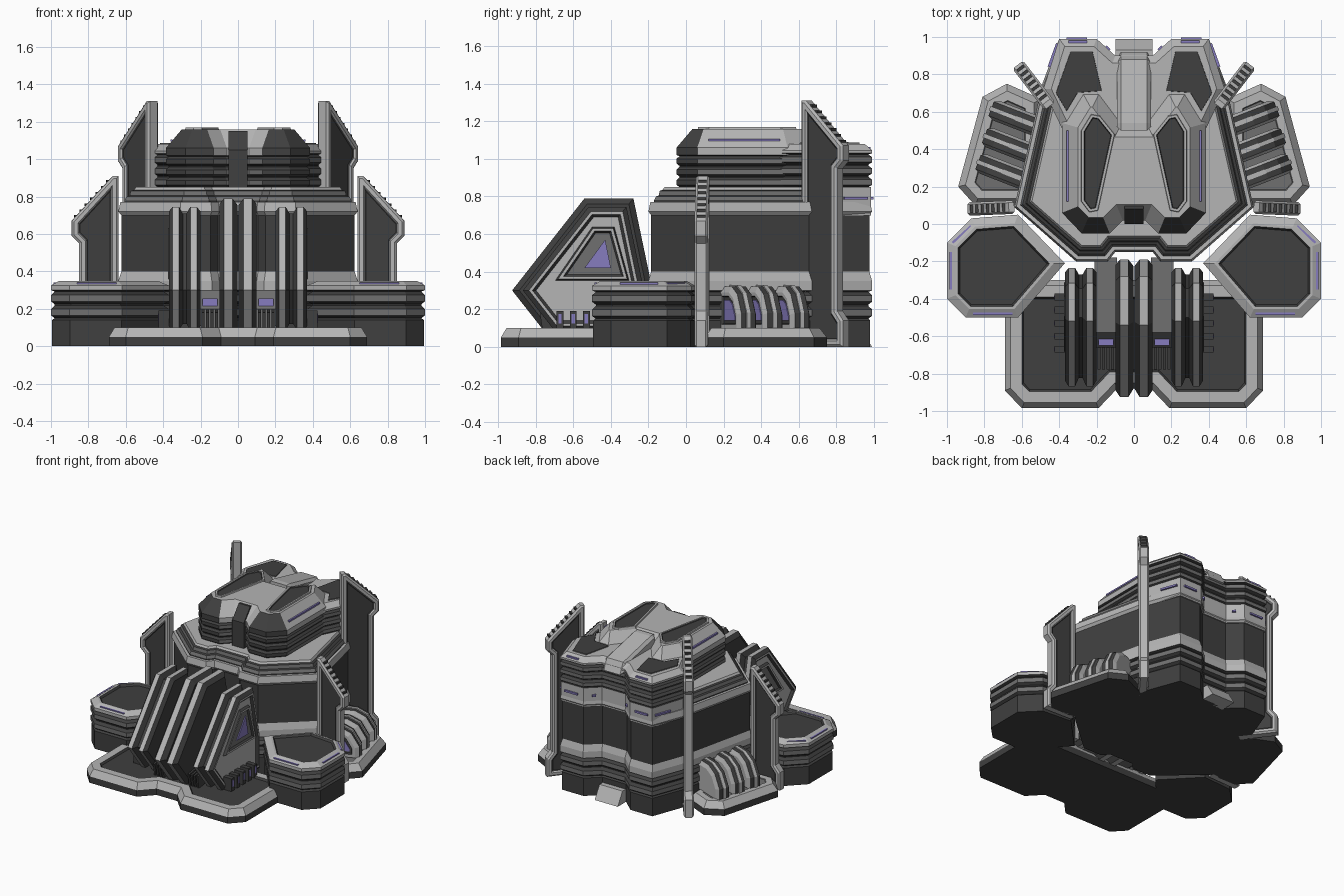
import bpy, bmesh
from mathutils import Vector, Matrix

if "Cube" in bpy.data.objects:
    bpy.data.objects.remove(bpy.data.objects["Cube"])


def material(name, c):
    m = bpy.data.materials.new(name)
    m.diffuse_color = (*c, 1)
    m.use_nodes = True
    m.node_tree.nodes["Principled BSDF"].inputs["Base Color"].default_value = m.diffuse_color
    return m


MATS = [material("light_grey", (.46, .46, .46)), material("mid_grey", (.16, .16, .16)),
        material("dark_grey", (.05, .05, .05)), material("violet", (.24, .2, .52))]
L, M, D, V = range(4)


def offset(pts, d):
    """Mitred inset of a counter-clockwise outline."""
    out = []
    for i, p in enumerate(pts):
        p, a, b = Vector(p), Vector(pts[i - 1]), Vector(pts[(i + 1) % len(pts)])
        e, f = (p - a).normalized(), (b - p).normalized()
        n, m = Vector((-e.y, e.x)), Vector((-f.y, f.x))
        out.append(p + (n + m) * d / (1 + n.dot(m)))
    return out


def sym(half):
    return half + [(-x, y) for x, y in reversed(half)]


def frame(o, u, v, w):
    m = Matrix((u, v, w)).transposed().to_4x4()
    m.translation = o
    return m


SIDE = frame((0, 0, 0), (0, 1, 0), (0, 0, 1), (1, 0, 0))   # outline in y,z, stacked along x


def stack(name, outline, levels, mat=None, mirror=False):
    """Loft an outline through levels of (height, inset, material of the band above)."""
    bm = bmesh.new()
    rings = [[bm.verts.new((p.x, p.y, z)) for p in offset(outline, d)] for z, d, _ in levels]
    n = len(outline)
    bm.faces.new(rings[0][::-1]).material_index = levels[0][2]
    for a, b, lv in zip(rings, rings[1:], levels):
        for i in range(n):
            j = (i + 1) % n
            bm.faces.new((a[i], a[j], b[j], b[i])).material_index = lv[2]
    bm.faces.new(rings[-1]).material_index = levels[-1][2]
    bmesh.ops.recalc_face_normals(bm, faces=bm.faces)
    if mat:
        bm.transform(mat)
    me = bpy.data.meshes.new(name)
    bm.to_mesh(me)
    bm.free()
    for m in MATS:
        me.materials.append(m)
    ob = bpy.data.objects.new(name, me)
    bpy.context.collection.objects.link(ob)
    if mirror:
        ob.modifiers.new("mirror", 'MIRROR').use_mirror_merge = False
    return ob


def bar(name, a, b, w, h, m, mirror=True):
    """Box running from a to b, w wide and h high."""
    a, b = Vector(a), Vector(b)
    d = (b - a).normalized()
    s = d.cross((0, 0, 1))
    s = s.normalized() if s.length > .01 else Vector((1, 0, 0))
    q = [(-w / 2, -h / 2), (w / 2, -h / 2), (w / 2, h / 2), (-w / 2, h / 2)]
    return stack(name, q, [(0, 0, m), ((b - a).length, 0, m)], frame(a, s, s.cross(d), d), mirror)


def ribs(z0, z1, n, d):
    h, out = (z1 - z0) / n, []
    for i in range(n):
        z = z0 + i * h
        out += [(z, d, D), (z + .2 * h, 0, M), (z + .65 * h, 0, D), (z + .9 * h, d, D)]
    return out


# Front ground plate
stack("front_plate", sym([(.09, -.88), (.19, -.985), (.6, -.985), (.69, -.89), (.69, -.3)]),
      [(0, 0, D), (.05, 0, L), (.1, .03, L), (.1, .09, D), (.085, .1, D)])

# Front corner pods
stack("corner_pod", [(.37, -.21), (.62, -.5), (.9, -.5), (1, -.4), (1, -.1), (.87, .03), (.62, .05)],
      [(0, .005, D), (.14, .005, D)] + ribs(.15, .3, 2, .02) +
      [(.3, 0, L), (.325, 0, L), (.35, .045, L), (.35, .06, D), (.335, .07, D)], mirror=True)
for a, b in [((.98, -.35), (.98, -.15)), ((.65, -.48), (.86, -.48)), ((.97, -.1), (.87, -.01))]:
    bar("pod_light", (*a, .334), (*b, .334), .012, .014, V)

# Main hall
stack("main_hall", sym([(.1, -.15), (.14, -.2), (.31, -.2), (.64, .09), (.49, .75), (.4, .99),
                        (.2, .99), (.1, .9)]),
      [(0, .01, D), (.14, .01, D)] + ribs(.15, .3, 2, .02) +
      [(.3, 0, L), (.35, 0, L), (.4, .015, D), (.7, .015, L), (.72, 0, L), (.77, .01, L),
       (.77, .03, D), (.78, .03, M), (.8, .04, D), (.805, .055, M), (.83, .06, D),
       (.835, .075, L), (.85, .085, L)])

# Rear upper block with roof panels
stack("rear_block", sym([(.1, .5), (.38, .5), (.485, .72), (.4, .99), (.2, .99), (.1, .9)]),
      [(.7, .005, L), (.85, .005, D)] + ribs(.85, 1.03, 3, .02) +
      [(1.03, 0, L), (1.045, 0, L), (1.08, .04, L)])
stack("rear_roof_panel", [(.17, .71), (.3, .7), (.36, .6), (.42, .7), (.34, .925), (.22, .925)],
      [(1.07, 0, M), (1.086, .003, D)], mirror=True)
stack("roof_saddle", [(.5, 1), (.92, 1), (.88, 1.085), (.54, 1.16), (.5, 1.16)],
      [(-.09, .02, L), (-.07, 0, L), (.07, 0, L), (.09, .02, L)], SIDE)
for a, b in [((.25, .99), (.36, .99)), ((.41, .965), (.455, .84)), ((.13, .93), (.15, .95))]:
    bar("rear_light", (*a, .79), (*b, .79), .014, .014, V)
bar("rear_roof_light", (.25, .975, 1.058), (.35, .975, 1.058), .012, .012, V)

# Twin-lobed dome
dome = stack("dome", sym([(.06, .02), (.13, -.05), (.28, -.05), (.385, .06), (.385, .54), (.28, .71),
                          (.18, .71), (.06, .55)]),
             [(.83, 0, D)] + ribs(.85, 1.02, 3, .015) + [(1.02, 0, L), (1.06, 0, L), (1.16, .085, L)])
for f in dome.data.polygons:
    if f.normal.y < -.3 and abs(f.center.x) > .2:
        f.material_index = D
stack("dome_roof_panel", [(.19, .07), (.24, .06), (.285, .12), (.285, .5), (.23, .59), (.18, .58), (.1, .48)],
      [(1.15, 0, L), (1.17, .005, L), (1.17, .018, D), (1.163, .022, D)], mirror=True)
stack("dome_front_window", [(0, .84), (.14, .84), (.14, 1.15), (.08, 1.15), (0, 1.05)],
      [(-.05, 0, D), (.05, 0, D)], SIDE)
bar("dome_light", (.355, .12, 1.1), (.355, .5, 1.1), .012, .012, V)

# Front buttresses
P = [(-.72, .04), (-.19, .04), (-.19, .36), (-.28, .79), (-.54, .79), (-.925, .3)]
Q = offset(P, .045)
stack("centre_buttress", P, [(.003, .035, D), (.03, 0, L), (.075, 0, D), (.1, .03, D)], SIDE, True)
stack("outer_buttress", Q,
      [(.2, .025, D), (.22, 0, L), (.255, 0, D), (.275, .035, D), (.295, .035, D), (.315, 0, L),
       (.35, 0, D), (.37, .025, L), (.37, .04, D), (.355, .055, L)], SIDE, True)
stack("buttress_frame", [(-.7, .35), (-.3, .35), (-.38, .64), (-.5, .64)],
      [(.35, 0, D), (.375, .01, L), (.375, .025, D), (.362, .035, M)], SIDE, True)
stack("buttress_window", [(-.54, .42), (-.4, .42), (-.43, .57)], [(.35, 0, V), (.37, 0, V)], SIDE, True)
for i in range(5):
    y = -.39 - i * .07
    bar("buttress_lamp", (.35, y, .14), (.425, y, .14), .036, .1, D)
    bar("buttress_lamp_glass", (.35, y, .15), (.429, y, .15), .018, .05, V)

# Entrances between the buttresses
stack("entrance", [(-.66, .08), (-.18, .08), (-.18, .3), (-.58, .3), (-.66, .2)],
      [(.09, 0, M), (.21, 0, M)], SIDE, True)
bar("entrance_light", (.11, -.63, .235), (.19, -.63, .235), .04, .04, V)
for i in range(4):
    bar("entrance_slat", (.115 + i * .024, -.77, .13), (.115 + i * .024, -.64, .15), .014, .1, D)

# Side pads with hooded vents
stack("side_pad", [(.5, .1), (.85, .1), (.94, .2), (.81, .68), (.68, .75), (.5, .67)],
      [(0, 0, D), (.05, 0, L), (.1, .035, L), (.1, .08, M), (.095, .085, M)], mirror=True)
u = Vector((.93, .36, 0)).normalized()
w = Vector((u.y, -u.x, 0))
for o in [(.54, .53, 0), (.575, .385, 0), (.61, .245, 0)]:
    m = frame(o, u, (0, 0, 1), w)
    hood = [(-.06, .07), (.24, .07), (.24, .18), (.18, .28), (.1, .32), (-.06, .32)]
    stack("vent_hood", hood, [(-.055, .03, L), (-.04, 0, D), (.04, 0, L), (.055, .03, L),
                              (.055, .05, D), (.045, .055, D)], m, True)
    stack("vent_glass", offset(hood, .07), [(.03, 0, V), (.05, 0, V)], m, True)
    stack("vent_rim", hood, [(-.012, -.008, L), (.012, -.008, L)], m, True)


# Upright blades: rear tall pair and front short pair
def blade(name, o, d, ln, h):
    u = Vector(d).normalized()
    m = frame(o, u, (0, 0, 1), (u.y, -u.x, 0))
    pts = [(0, 0), (ln, 0), (ln, .14), (ln - .04, .19), (ln - .04, h - .36), (ln, h - .32),
           (ln, h - .24), (.03, h), (0, h)]
    stack(name, pts, [(-.022, .045, D), (-.027, .038, L), (-.036, .032, L), (-.036, .012, L), (-.025, 0, L),
                      (.025, 0, L), (.036, .012, L), (.036, .032, L), (.027, .038, D), (.022, .045, D)],
          m, True)
    for i in range(7):      # slats along the sloping edge
        t = .1 + i * .13
        c = m @ Vector((ln + (.03 - ln) * t, h - .24 + .24 * t, 0))
        side = Vector((u.y, -u.x, 0)) * .022
        bar(name + "_slat", c - side, c + side, .016, .014, D)


blade("rear_blade", (.45, .63, 0), (.17, .22, 0), .28, 1.31)
blade("front_blade", (.64, .09, 0), (1, -.04, 0), .25, .91)

# Rear ramp
stack("rear_ramp", [(.86, 0), (.99, 0), (.93, .1), (.86, .1)],
      [(-.1, 0, L), (.1, 0, L)], SIDE)
